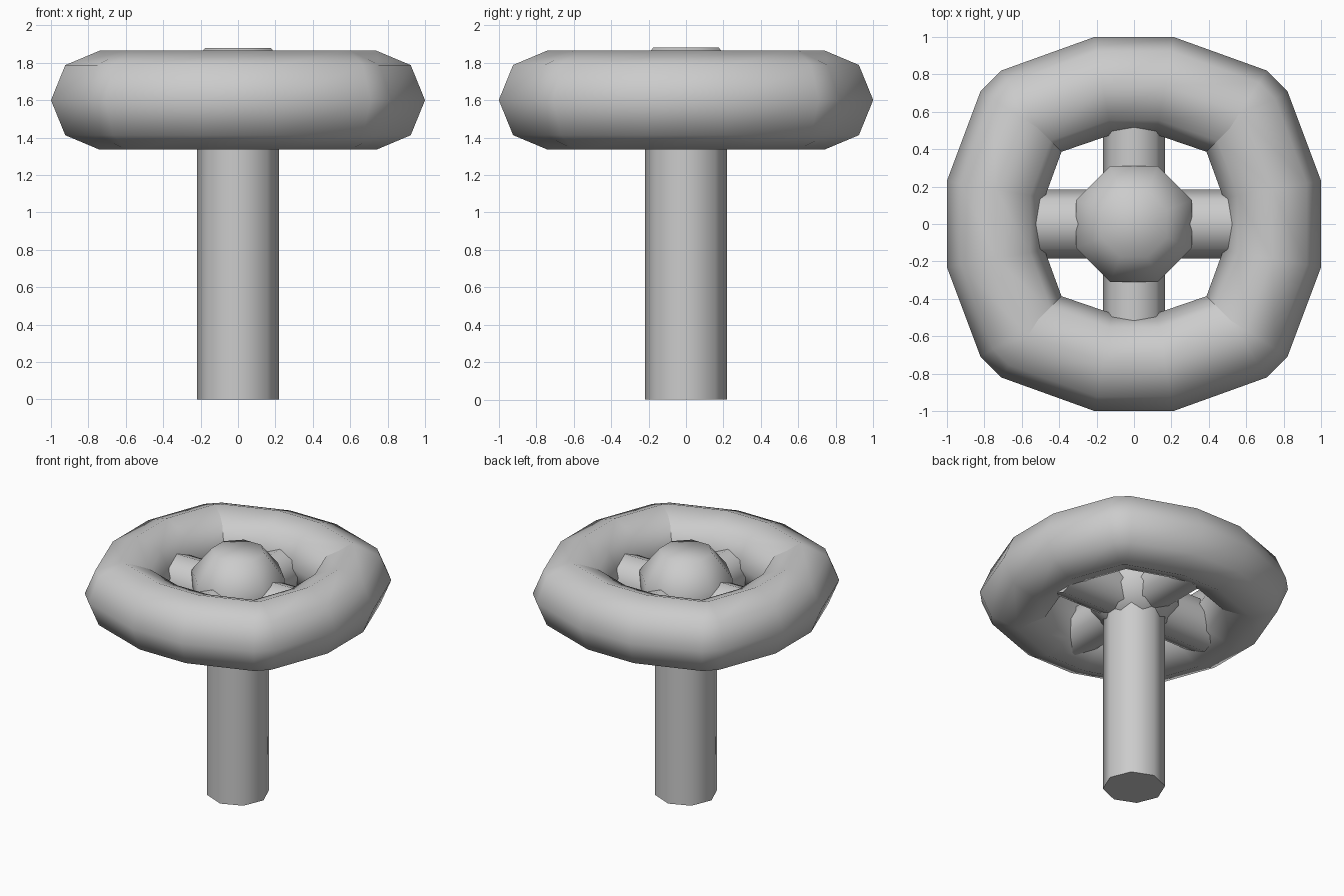
import bpy, bmesh, math
from mathutils import Vector, Matrix

cube = bpy.data.objects.get("Cube")
if cube:
    bpy.data.objects.remove(cube, do_unlink=True)

SIDES = 8
MID = 1.6  # height of the ring centre

grey = bpy.data.materials.new("plain_grey")
grey.use_nodes = True
grey.diffuse_color = (0.6, 0.6, 0.6, 1)
grey.node_tree.nodes["Principled BSDF"].inputs["Base Color"].default_value = (0.6, 0.6, 0.6, 1)


def finish(name, bm):
    bmesh.ops.recalc_face_normals(bm, faces=bm.faces)
    mesh = bpy.data.meshes.new(name)
    bm.to_mesh(mesh)
    bm.free()
    mesh.materials.append(grey)
    obj = bpy.data.objects.new(name, mesh)
    bpy.context.collection.objects.link(obj)
    bpy.ops.object.select_all(action='DESELECT')
    obj.select_set(True)
    bpy.context.view_layer.objects.active = obj
    bpy.ops.object.shade_smooth_by_angle(angle=math.radians(60))
    return obj


def bridge(bm, a, b):
    for i in range(len(a)):
        j = (i + 1) % len(a)
        bm.faces.new((a[i], a[j], b[j], b[i]))


def cylinder(name, radius, length, matrix):
    bm = bmesh.new()
    bmesh.ops.create_cone(bm, cap_ends=True, segments=SIDES, radius1=radius,
                          radius2=radius, depth=length, matrix=matrix)
    return finish(name, bm)


# Rounded square ring: an octagonal section swept along a mirrored path
quarter = [(0.739, 0.185, 10), (0.597, 0.567, 32.5), (0.567, 0.597, 57.5), (0.165, 0.739, 80)]
path = []
for sx, sy in ((1, 1), (-1, 1), (-1, -1), (1, -1)):
    for x, y, deg in (quarter if sx == sy else quarter[::-1]):
        a = math.radians(deg)
        path.append((Vector((sx * x, sy * y, MID)), Vector((sx * math.cos(a), sy * math.sin(a), 0))))

bm = bmesh.new()
loops = []
for centre, out in path:
    loop = []
    for i in range(SIDES):
        t = math.tau * i / SIDES
        offset = out * math.cos(t) + Vector((0, 0, math.sin(t)))
        loop.append(bm.verts.new(centre + offset * 0.265))
    loops.append(loop)
for k, loop in enumerate(loops):
    bridge(bm, loop, loops[(k + 1) % len(loops)])
finish("outer_ring", bm)

# Rounded hub with flat caps
bm = bmesh.new()
loops = []
for r, z in ((0.19, -0.28), (0.335, -0.1), (0.335, 0.1), (0.19, 0.28)):
    loops.append([bm.verts.new((r * math.cos(math.tau * (i + 0.5) / SIDES),
                                r * math.sin(math.tau * (i + 0.5) / SIDES), MID + z))
                  for i in range(SIDES)])
for a, b in zip(loops, loops[1:]):
    bridge(bm, a, b)
bm.faces.new(loops[0])
bm.faces.new(loops[-1])
finish("hub", bm)

# Crossed spokes that run into the ring
for name, axis, radius in (("side_spokes", 'Y', 0.185), ("front_back_spokes", 'X', 0.165)):
    cylinder(name, radius, 1.3,
             Matrix.Translation((0, 0, 1.53)) @ Matrix.Rotation(math.pi / 2, 4, axis))

# Post
cylinder("post", 0.22, 1.5, Matrix.Translation((0, 0, 0.75)))
